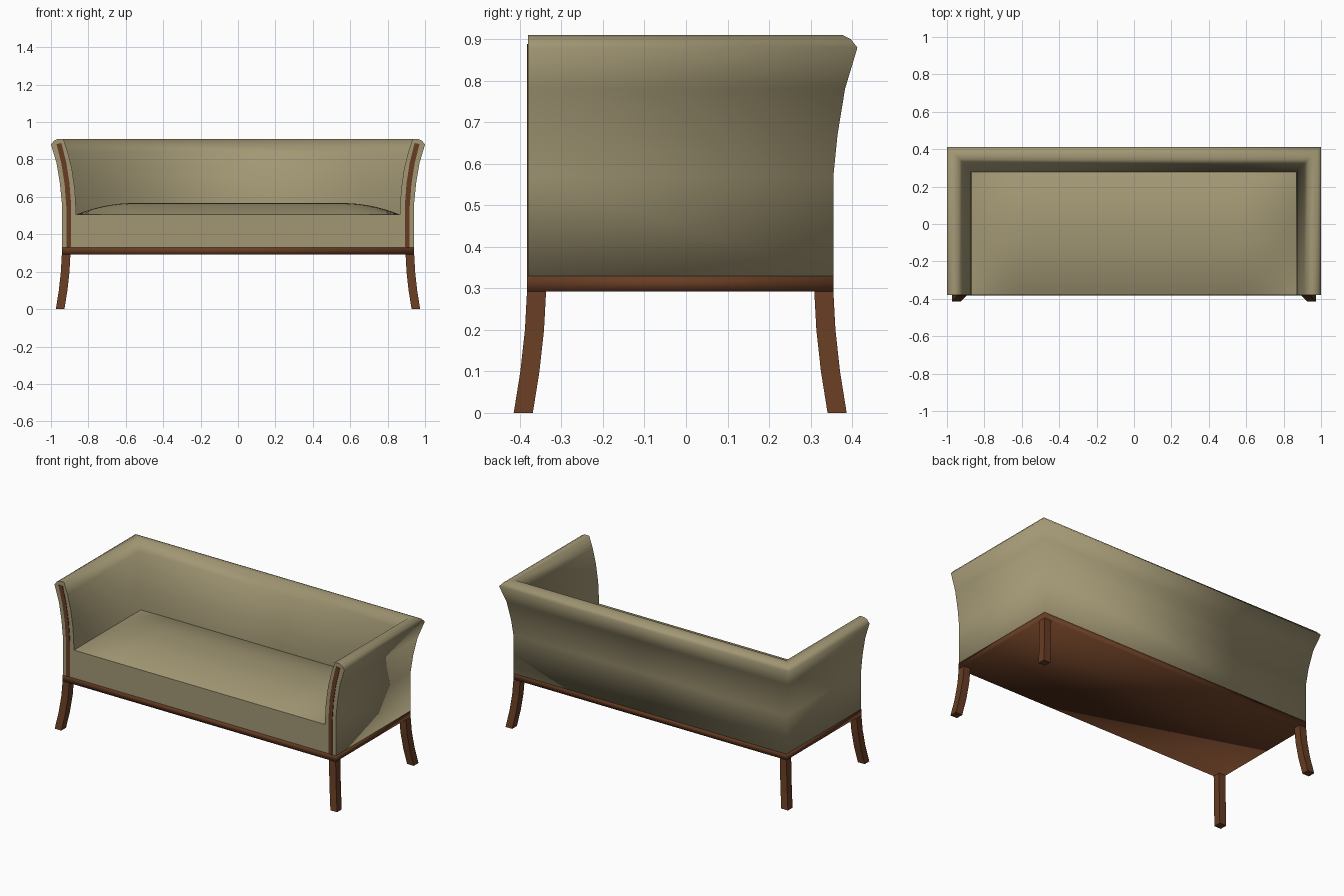
import bpy, bmesh

if "Cube" in bpy.data.objects:
    bpy.data.objects.remove(bpy.data.objects["Cube"])


def material(name, rgb):
    m = bpy.data.materials.new(name)
    m.diffuse_color = (*rgb, 1)
    m.use_nodes = True
    m.node_tree.nodes["Principled BSDF"].inputs["Base Color"].default_value = m.diffuse_color
    return m


FABRIC = material("olive fabric", (0.36, 0.31, 0.175))
WOOD = material("dark wood", (0.135, 0.046, 0.017))

HX, FRONT, BACK = 0.942, -0.383, 0.355     # outer base footprint
RAIL_Z0, RAIL_Z1 = 0.293, 0.33


def finish(bm, name, mat):
    bmesh.ops.recalc_face_normals(bm, faces=bm.faces)
    me = bpy.data.meshes.new(name)
    bm.to_mesh(me)
    bm.free()
    me.materials.append(mat)
    ob = bpy.data.objects.new(name, me)
    bpy.context.collection.objects.link(ob)
    return ob


def loft(name, rings, mat, smooth=False):
    """Join equal closed rings of points into a solid with flat end caps."""
    bm = bmesh.new()
    vs = [[bm.verts.new(p) for p in ring] for ring in rings]
    n = len(vs[0])
    for a, b in zip(vs, vs[1:]):
        for i in range(n):
            j = (i + 1) % n
            bm.faces.new((a[i], a[j], b[j], b[i])).smooth = smooth
    bm.faces.new(vs[0])
    bm.faces.new(vs[-1])
    return finish(bm, name, mat)


def smooth_by_angle(ob, angle):
    bpy.ops.object.select_all(action='DESELECT')
    ob.select_set(True)
    bpy.context.view_layer.objects.active = ob
    bpy.ops.object.shade_smooth_by_angle(angle=angle)


# Wraparound arms and back: flared section (outward offset, z) mitred round a U
section = [(0, 0.33), (0, 0.57), (0.010, 0.67), (0.028, 0.78), (0.058, 0.88),
           (0.042, 0.90), (0.022, 0.91), (-0.008, 0.91), (-0.032, 0.84),
           (-0.054, 0.75), (-0.070, 0.64), (-0.077, 0.505), (-0.077, 0.33)]
path = [(-1, False), (-1, True), (1, True), (1, False)]
rings = [[(s * (HX + o), BACK + o if rear else FRONT + 0.003, z)
          for o, z in section] for s, rear in path]
loft("arms_and_back", rings, FABRIC, smooth=True)

# Seat: box with a softly crowned top
SX, Y0, Y1, EDGE_Z, CROWN, SOFT = 0.867, -0.38, 0.283, 0.505, 0.062, 0.31


def swell(d):
    return 1 - (1 - min(d / SOFT, 1)) ** 2


bm = bmesh.new()
NX, NY = 40, 18
grid = []
for i in range(NX + 1):
    x = -SX + 2 * SX * i / NX
    row = []
    for j in range(NY + 1):
        y = Y0 + (Y1 - Y0) * j / NY
        z = EDGE_Z + CROWN * swell(SX - abs(x)) * swell(min(y - Y0, Y1 - y))
        row.append(bm.verts.new((x, y, z)))
    grid.append(row)
for i in range(NX):
    for j in range(NY):
        bm.faces.new((grid[i][j], grid[i + 1][j], grid[i + 1][j + 1], grid[i][j + 1]))
rim = [e for e in bm.edges if e.is_boundary]
skirt = bmesh.ops.extrude_edge_only(bm, edges=rim)["geom"]
for v in skirt:
    if isinstance(v, bmesh.types.BMVert):
        v.co.z = RAIL_Z1
bmesh.ops.holes_fill(bm, edges=[e for e in bm.edges if e.is_boundary], sides=0)
smooth_by_angle(finish(bm, "seat", FABRIC), 0.7)

# Wooden base rail, closed underneath
corners = [(-HX, FRONT), (HX, FRONT), (HX, BACK), (-HX, BACK)]
rail = loft("base_rail", [[(x, y, z) for x, y in corners]
                          for z in (RAIL_Z0, RAIL_Z1)], WOOD)
for p in rail.data.polygons:
    p.use_smooth = True

# Sabre legs, splayed diagonally outward
splay = [(RAIL_Z0, 0), (0.2, 0.005), (0.1, 0.016), (0, 0.032)]
T = 0.046
for sx, xname in ((-1, "left"), (1, "right")):
    for sy, edge, yname in ((-1, FRONT, "front"), (1, BACK, "back")):
        rings = []
        for z, o in splay:
            x1, y1 = sx * (HX + o), edge + sy * o
            x0, y0 = x1 - sx * T, y1 - sy * T
            rings.append([(x0, y0, z), (x1, y0, z), (x1, y1, z), (x0, y1, z)])
        loft(f"{yname}_{xname}_leg", rings, WOOD)

    # Wooden strip inlaid up the front of each arm
    line = [(0.905, 0.33), (0.905, 0.55), (0.914, 0.67), (0.931, 0.78), (0.957, 0.885)]
    rings = [[(sx * (x - 0.013), FRONT, z + 0.003), (sx * (x + 0.013), FRONT, z - 0.003),
              (sx * (x + 0.013), FRONT + 0.006, z - 0.003),
              (sx * (x - 0.013), FRONT + 0.006, z + 0.003)] for x, z in line]
    loft(f"{xname}_arm_strip", rings, WOOD)
